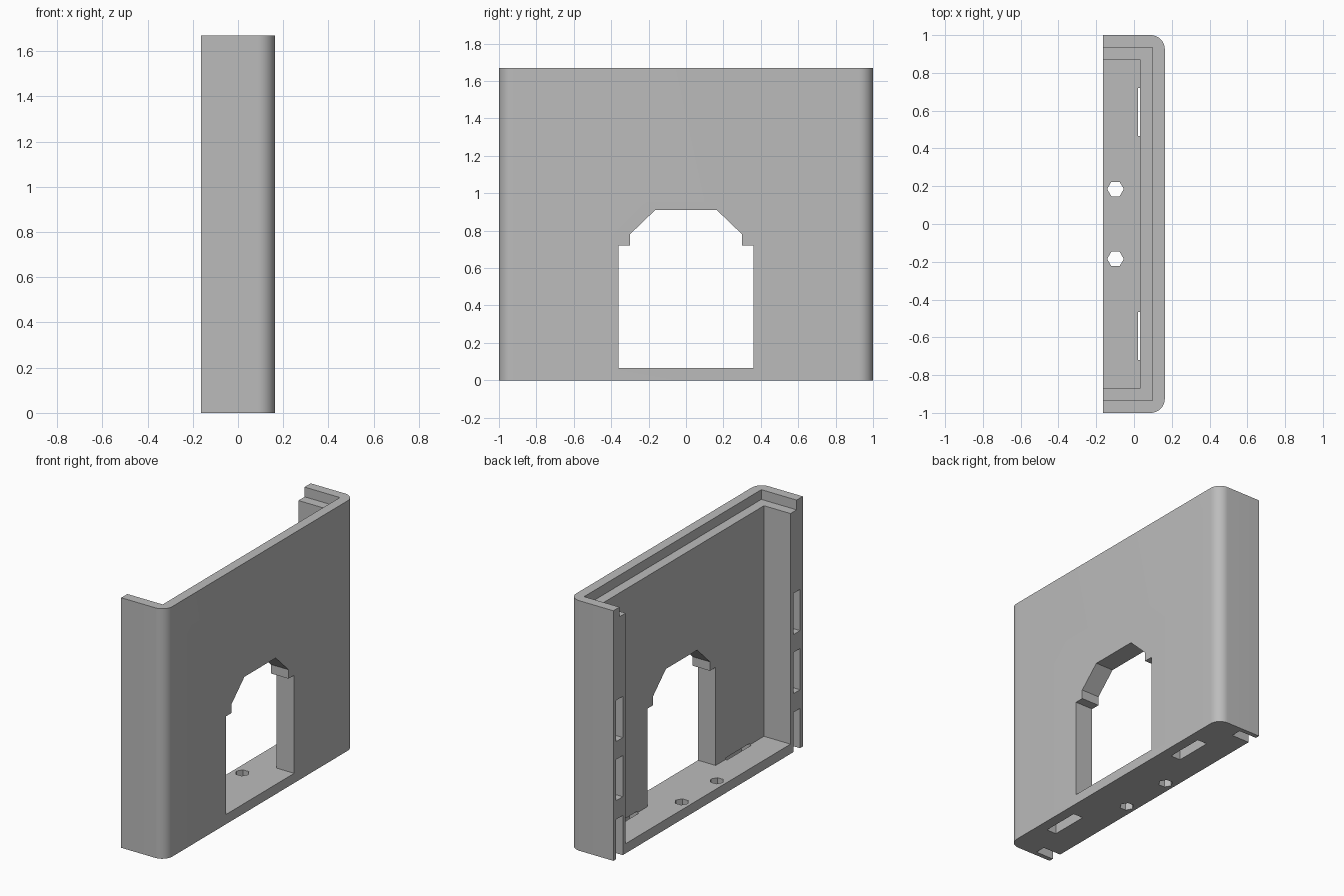
import bpy
import math

cube = bpy.data.objects.get("Cube")
if cube:
    bpy.data.objects.remove(cube, do_unlink=True)

# Main sizes
BACK, FACE, HALF, TOP = -0.163, 0.163, 1.0, 1.67
STEP = 0.065          # lip, ledge and floor thickness
RADIUS = 0.075        # rounded outer corners

grey = bpy.data.materials.new("plain grey")
grey.use_nodes = True
grey.diffuse_color = (0.5, 0.5, 0.5, 1)
grey.node_tree.nodes["Principled BSDF"].inputs["Base Color"].default_value = (0.5, 0.5, 0.5, 1)


def prism(name, outline, low, high, axis="z"):
    """Extrude a counter-clockwise outline along z (xy points) or x (yz points)."""
    n = len(outline)
    if axis == "z":
        verts = [(a, b, h) for h in (low, high) for a, b in outline]
    else:
        verts = [(h, a, b) for h in (low, high) for a, b in outline]
    faces = [list(range(n))[::-1], list(range(n, 2 * n))]
    faces += [(i, (i + 1) % n, n + (i + 1) % n, n + i) for i in range(n)]
    mesh = bpy.data.meshes.new(name)
    mesh.from_pydata(verts, [], faces)
    mesh.materials.append(grey)
    obj = bpy.data.objects.new(name, mesh)
    bpy.context.collection.objects.link(obj)
    return obj


def box(name, x, y, z):
    return prism(name, [(x[0], y[0]), (x[1], y[0]), (x[1], y[1]), (x[0], y[1])], *z)


def cut(target, cutter):
    mod = target.modifiers.new("cut", "BOOLEAN")
    mod.operation = "DIFFERENCE"
    mod.solver = "EXACT"
    mod.object = cutter
    bpy.context.view_layer.objects.active = target
    bpy.ops.object.modifier_apply(modifier=mod.name)
    bpy.data.objects.remove(cutter, do_unlink=True)


def arc(cx, cy, start):
    return [(cx + RADIUS * math.cos(t), cy + RADIUS * math.sin(t))
            for t in (math.radians(start + 7.5 * i) for i in range(13))]


# Solid block with two rounded corners on the face side
outline = [(BACK, HALF), (BACK, -HALF)]
outline += arc(FACE - RADIUS, -HALF + RADIUS, -90)
outline += arc(FACE - RADIUS, HALF - RADIUS, 0)
housing = prism("wall_housing", outline, 0, TOP)

# Inner cavity above the floor, and the wider recess that leaves a ledge at the top
inner = HALF - 2 * STEP
cut(housing, box("cavity", (-0.5, FACE - 2 * STEP), (-inner, inner), (STEP, 2)))
cut(housing, box("ledge_recess", (-0.5, FACE - STEP), (-HALF + STEP, HALF - STEP), (TOP - STEP, 2)))

# Stepped, chamfered opening through the face
half_arch = [(0.36, STEP), (0.36, 0.72), (0.30, 0.72), (0.30, 0.78), (0.165, 0.91)]
arch = half_arch + [(-y, z) for y, z in reversed(half_arch)]
cut(housing, prism("opening", arch, -0.02, 0.5, "x"))

for side in (-1, 1):
    # Slots in the rear edges; the lowest is open at the bottom
    y = sorted((side * 0.90, side * 0.97))
    for z in ((-0.1, 0.265), (0.39, 0.665), (0.785, 1.06)):
        cut(housing, box("edge_slot", (-0.5, BACK + 0.13), y, z))
    # Shallow slots under the face wall
    y = sorted((side * 0.465, side * 0.72))
    cut(housing, box("floor_slot", (0.022, 0.093), y, (-0.1, 0.075)))
    # Hexagonal floor holes
    hexagon = [(-0.098 + 0.044 * math.cos(k * math.pi / 3),
                side * 0.185 + 0.044 * math.sin(k * math.pi / 3)) for k in range(6)]
    cut(housing, prism("floor_hole", hexagon, -0.1, 0.2))

# Smooth the rounded corners, keep the other edges sharp
bpy.ops.object.select_all(action="DESELECT")
housing.select_set(True)
bpy.context.view_layer.objects.active = housing
bpy.ops.object.shade_smooth_by_angle(angle=math.radians(30))
